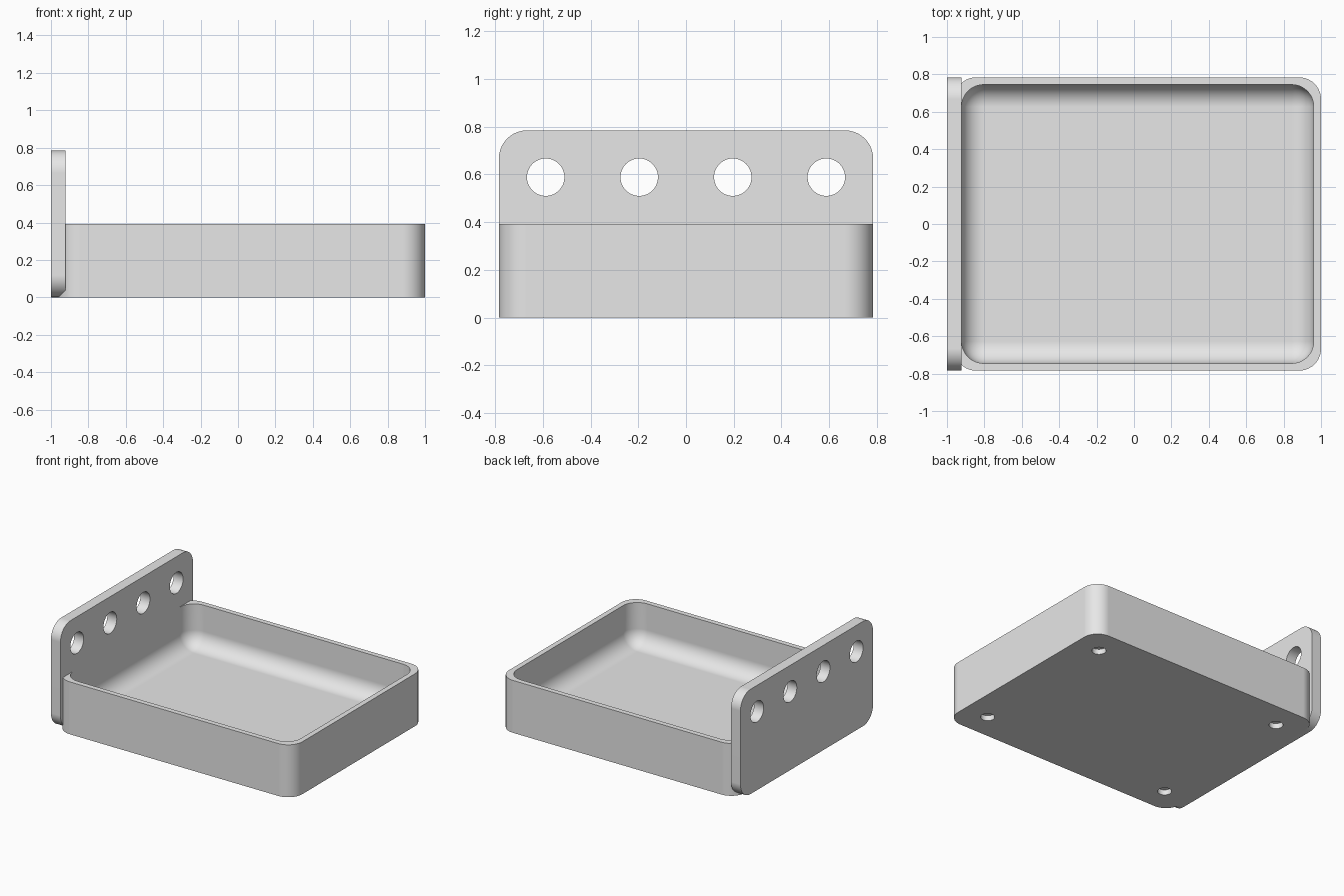
import bpy, bmesh
from mathutils import Matrix, Vector

if "Cube" in bpy.data.objects:
    bpy.data.objects.remove(bpy.data.objects["Cube"], do_unlink=True)

U = 2 / 51            # one design step: the model is 51 steps long
R = 3 * U             # shared corner radius
HALF_Y = 20 * U
TRAY_LEFT = -1 + U    # tray is sunk halfway into the plate

grey = bpy.data.materials.new("light_grey")
grey.use_nodes = True
grey.diffuse_color = (0.8, 0.8, 0.8, 1)
grey.node_tree.nodes["Principled BSDF"].inputs["Base Color"].default_value = grey.diffuse_color


def rounded_box(name, low, high, axes):
    """Box between two corners; edges running along the given axes are rounded."""
    low, high = Vector(low), Vector(high)
    bm = bmesh.new()
    bmesh.ops.create_cube(bm, size=1)
    for v in bm.verts:
        v.co = (low + high) / 2 + v.co * (high - low)
    edges = [e for e in bm.edges
             if any(abs((e.verts[0].co - e.verts[1].co)[a]) > 0.001 for a in axes)]
    bmesh.ops.bevel(bm, geom=edges, offset=R, segments=10, profile=0.5, affect='EDGES')
    return to_object(bm, name)


def cylinder(name, centre, radius, depth, axis):
    bm = bmesh.new()
    turn = Matrix.Rotation(1.5707963, 4, 'Y') if axis == 'X' else Matrix()
    bmesh.ops.create_cone(bm, cap_ends=True, segments=48, radius1=radius, radius2=radius,
                          depth=depth, matrix=Matrix.Translation(centre) @ turn)
    return to_object(bm, name)


def to_object(bm, name):
    bmesh.ops.recalc_face_normals(bm, faces=bm.faces)
    mesh = bpy.data.meshes.new(name)
    bm.to_mesh(mesh)
    bm.free()
    mesh.materials.append(grey)
    obj = bpy.data.objects.new(name, mesh)
    bpy.context.collection.objects.link(obj)
    return obj


def activate(obj):
    bpy.ops.object.select_all(action='DESELECT')
    obj.select_set(True)
    bpy.context.view_layer.objects.active = obj


def carve(obj, cutters):
    """Subtract each cutter, remove it, then shade the result."""
    activate(obj)
    for cutter in cutters:
        cutter.hide_render = True
        mod = obj.modifiers.new("cut", 'BOOLEAN')
        mod.operation, mod.solver, mod.object = 'DIFFERENCE', 'EXACT', cutter
        bpy.ops.object.modifier_apply(modifier=mod.name)
        bpy.data.objects.remove(cutter, do_unlink=True)
    activate(obj)
    bpy.ops.object.shade_smooth_by_angle()
    weighted = obj.modifiers.new("even_shading", 'WEIGHTED_NORMAL')
    weighted.keep_sharp = True


# Tray: rounded walls, a filleted cavity and four blind holes underneath
tray = rounded_box("tray", (TRAY_LEFT, -HALF_Y, 0), (1, HALF_Y, 10 * U), (2,))
cutters = [rounded_box("cavity", (TRAY_LEFT + U, U - HALF_Y, 2 * U),
                       (1 - U, HALF_Y - U, 20 * U), (0, 1, 2))]
for x in (TRAY_LEFT + 5 * U, 1 - 5 * U):
    for y in (-15 * U, 15 * U):
        cutters.append(cylinder("foot_hole", (x, y, 0), 0.048, 2 * U, 'Z'))
carve(tray, cutters)

# Mounting plate: rounded upright panel with a row of four through holes
plate = rounded_box("mounting_plate", (-1, -HALF_Y, 0), (-1 + 2 * U, HALF_Y, 20 * U), (0,))
carve(plate, [cylinder("mount_hole", (-1 + U, step * U, 15 * U), 2 * U, 6 * U, 'X')
              for step in (-15, -5, 5, 15)])
